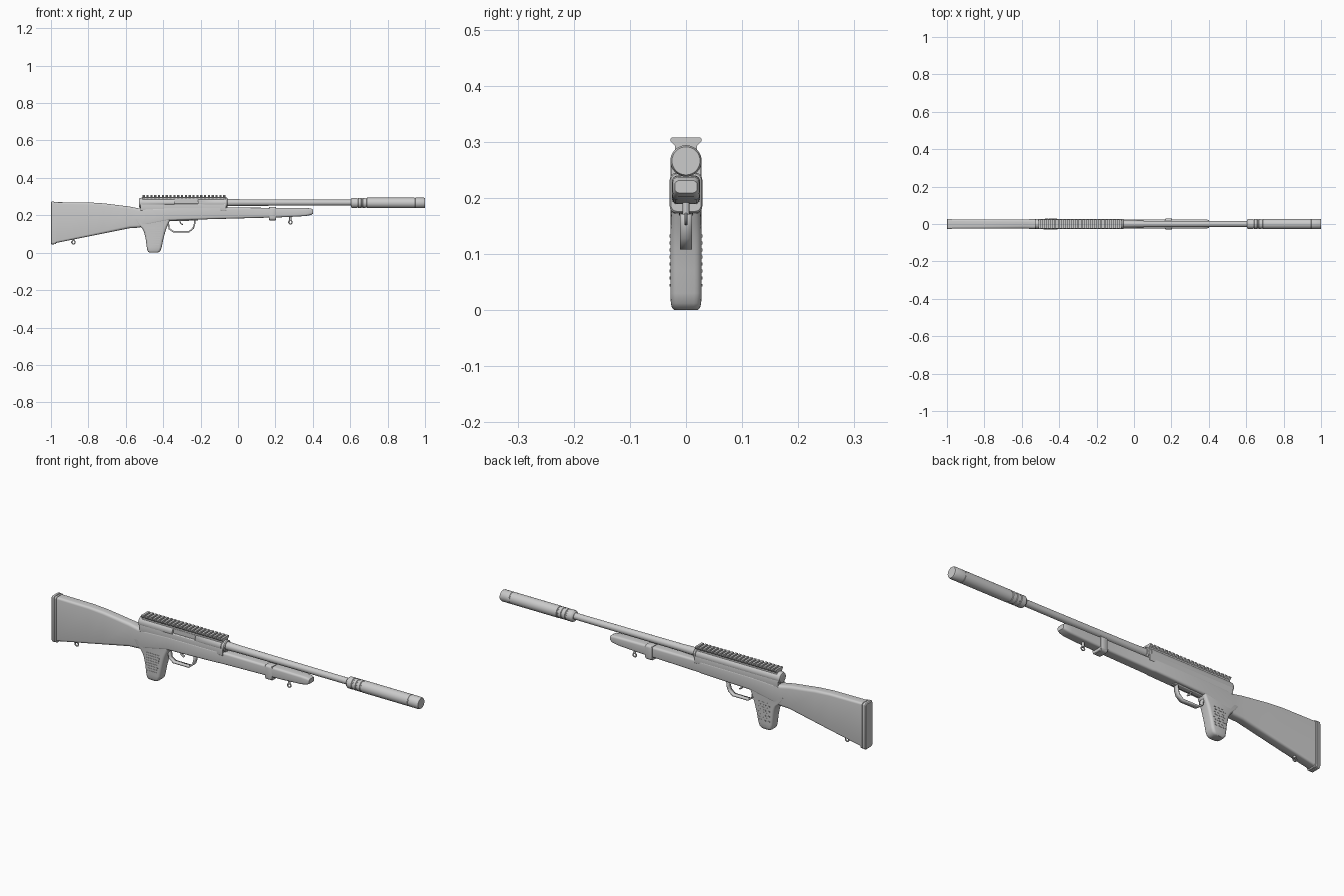
import bpy, bmesh, math
from mathutils import Vector


def finish(name, bm, angle=35):
    bmesh.ops.recalc_face_normals(bm, faces=bm.faces)
    me = bpy.data.meshes.new(name)
    bm.to_mesh(me)
    bm.free()
    ob = bpy.data.objects.new(name, me)
    bpy.context.collection.objects.link(ob)
    bpy.ops.object.select_all(action='DESELECT')
    ob.select_set(True)
    bpy.context.view_layer.objects.active = ob
    bpy.ops.object.shade_smooth_by_angle(angle=math.radians(angle))
    return ob


def skin(bm, rings):
    """Bridge closed point rings and cap both ends."""
    vs = [[bm.verts.new(p) for p in r] for r in rings]
    n = len(vs[0])
    for a, b in zip(vs, vs[1:]):
        for i in range(n):
            j = (i + 1) % n
            bm.faces.new((a[i], a[j], b[j], b[i]))
    bm.faces.new(vs[0])
    bm.faces.new(vs[-1])


def rounded(a0, a1, b, r, seg=4):
    """Rounded rectangle: a0..a1 by -b..b."""
    pts = []
    for k, (ca, cb) in enumerate([(a1 - r, b - r), (a0 + r, b - r), (a0 + r, r - b), (a1 - r, r - b)]):
        for i in range(seg + 1):
            t = math.pi / 2 * (k + i / seg)
            pts.append((ca + r * math.cos(t), cb + r * math.sin(t)))
    return pts


def loft_x(name, rows):
    """Rows of x, z low, z high, half width, corner radius."""
    bm = bmesh.new()
    skin(bm, [[(x, y, z) for z, y in rounded(z0, z1, w, r)] for x, z0, z1, w, r in rows])
    return finish(name, bm)


def lathe_x(name, pts, zc, n=32):
    bm = bmesh.new()
    skin(bm, [[(x, r * math.cos(2 * math.pi * i / n), zc + r * math.sin(2 * math.pi * i / n))
               for i in range(n)] for x, r in pts])
    return finish(name, bm, 30)


def box(bm, x0, x1, y0, y1, z0, z1):
    skin(bm, [[(x, y0, z0), (x, y1, z0), (x, y1, z1), (x, y0, z1)] for x in (x0, x1)])


def strip(name, pts, w, thick):
    """Flat bent strap following x, z points."""
    bm = bmesh.new()
    vs = [[bm.verts.new((x, s * w, z)) for s in (-1, 1)] for x, z in pts]
    for a, b in zip(vs, vs[1:]):
        bm.faces.new((a[0], a[1], b[1], b[0]))
    ob = finish(name, bm)
    m = ob.modifiers.new("thickness", 'SOLIDIFY')
    m.thickness = thick
    m.offset = 0
    return ob


def sling_ring(name, x, z, top):
    bm = bmesh.new()
    R, r, n, k = 0.009, 0.003, 20, 8
    v = [[bm.verts.new((x + (R + r * math.cos(b)) * math.cos(a), r * math.sin(b),
                        z + (R + r * math.cos(b)) * math.sin(a)))
          for b in [2 * math.pi * j / k for j in range(k)]]
         for a in [2 * math.pi * i / n for i in range(n)]]
    for i in range(n):
        for j in range(k):
            bm.faces.new((v[i][j], v[(i + 1) % n][j], v[(i + 1) % n][(j + 1) % k], v[i][(j + 1) % k]))
    skin(bm, [[(x + 0.006 * math.cos(t), 0.006 * math.sin(t), h)
               for t in [2 * math.pi * i / 12 for i in range(12)]] for h in (z + 0.007, top)])
    finish(name, bm)


# Shoulder stock running forward into the forend
loft_x("stock", [
    (-0.975, 0.052, 0.270, 0.025, 0.010), (-0.80, 0.087, 0.269, 0.025, 0.011),
    (-0.72, 0.103, 0.264, 0.025, 0.012), (-0.58, 0.131, 0.247, 0.025, 0.014),
    (-0.53, 0.134, 0.237, 0.026, 0.014), (-0.49, 0.145, 0.238, 0.028, 0.012),
    (-0.37, 0.172, 0.242, 0.028, 0.010), (-0.10, 0.181, 0.243, 0.028, 0.010),
    (-0.085, 0.181, 0.241, 0.025, 0.010), (0.25, 0.190, 0.240, 0.025, 0.010),
    (0.36, 0.196, 0.239, 0.025, 0.010), (0.39, 0.202, 0.237, 0.024, 0.010),
    (0.402, 0.209, 0.231, 0.020, 0.008)])

# Butt pad with spacer
loft_x("butt_pad", [
    (-1.0, 0.049, 0.269, 0.025, 0.009), (-0.996, 0.045, 0.273, 0.028, 0.010),
    (-0.985, 0.045, 0.273, 0.028, 0.010), (-0.984, 0.048, 0.270, 0.026, 0.009),
    (-0.981, 0.048, 0.270, 0.026, 0.009), (-0.980, 0.046, 0.272, 0.028, 0.010),
    (-0.973, 0.046, 0.272, 0.028, 0.010)])

# Hand grip
bm = bmesh.new()
skin(bm, [[(x, y, z) for x, y in rounded(x0, x1, w, r)] for z, x0, x1, w, r in [
    (0.0, -0.472, -0.430, 0.021, 0.010), (0.004, -0.480, -0.422, 0.025, 0.012),
    (0.012, -0.485, -0.414, 0.027, 0.013), (0.030, -0.488, -0.408, 0.028, 0.013),
    (0.070, -0.493, -0.400, 0.028, 0.013), (0.110, -0.502, -0.389, 0.028, 0.013),
    (0.132, -0.514, -0.382, 0.028, 0.013), (0.155, -0.540, -0.372, 0.027, 0.013),
    (0.180, -0.560, -0.360, 0.026, 0.013)]])
finish("grip", bm)

# Grip texture: long ribs on the front side, staggered studs on the back
bm = bmesh.new()
for i in range(8):
    z = 0.042 + i * 0.0125
    box(bm, -0.477 - i * 0.001, -0.422 + i * 0.002, -0.0295, -0.026, z, z + 0.005)
    for j in range(3):
        x = -0.477 + j * 0.022 + (i % 2) * 0.009
        box(bm, x, x + 0.012, 0.026, 0.0295, z, z + 0.005)
finish("grip_texture", bm)

# Receiver with side port cut
receiver = lathe_x("receiver", [
    (-0.53, 0.020), (-0.528, 0.024), (-0.522, 0.027), (-0.515, 0.028), (-0.075, 0.028),
    (-0.074, 0.026), (-0.070, 0.026), (-0.069, 0.028), (-0.060, 0.028), (-0.056, 0.024)], 0.266)
bm = bmesh.new()
box(bm, -0.34, -0.215, -0.05, -0.019, 0.258, 0.285)
cutter = finish("port_cutter", bm)
cutter.hide_render = True
cutter.hide_set(True)
cut = receiver.modifiers.new("port", 'BOOLEAN')
cut.operation = 'DIFFERENCE'
cut.object = cutter

# Receiver bedding block between cylinder and stock
loft_x("receiver_base", [(-0.52, 0.225, 0.262, 0.027, 0.004), (-0.065, 0.225, 0.262, 0.027, 0.004)])

# Top rail: continuous base and repeated teeth
bm = bmesh.new()
skin(bm, [[(x, -0.020, 0.280), (x, 0.020, 0.280), (x, 0.020, 0.294), (x, 0.023, 0.298),
           (x, -0.023, 0.298), (x, -0.020, 0.294)] for x in (-0.51, -0.068)])
half = [(0.020, 0.293), (0.028, 0.301), (0.028, 0.305), (0.025, 0.308)]
tooth = half + [(-y, z) for y, z in reversed(half)]
for i in range(22):
    x = -0.51 + i * 0.0205
    skin(bm, [[(u, y, z) for y, z in tooth] for u in (x, x + 0.0115)])
finish("top_rail", bm, 20)

# Barrel and muzzle tube
lathe_x("barrel", [(-0.08, 0.020), (-0.03, 0.019), (0.02, 0.0175), (0.27, 0.0165), (0.62, 0.0155)], 0.268)
lathe_x("muzzle_tube", [
    (0.603, 0.019), (0.606, 0.024), (0.612, 0.0275), (0.635, 0.0275), (0.637, 0.025), (0.642, 0.025),
    (0.644, 0.0275), (0.658, 0.0275), (0.660, 0.025), (0.665, 0.025), (0.667, 0.0275),
    (0.681, 0.0275), (0.683, 0.025), (0.688, 0.025), (0.690, 0.028), (0.943, 0.028),
    (0.944, 0.0268), (0.947, 0.0268), (0.948, 0.028), (0.994, 0.028), (1.0, 0.025)], 0.266)

# Forend band and sling rings
loft_x("forend_band", [(0.166, 0.176, 0.243, 0.027, 0.011), (0.169, 0.173, 0.245, 0.029, 0.012),
                       (0.201, 0.173, 0.245, 0.029, 0.012), (0.204, 0.176, 0.243, 0.027, 0.011)])
sling_ring("front_sling_ring", 0.28, 0.163, 0.195)
sling_ring("rear_sling_ring", -0.88, 0.056, 0.08)

# Trigger group
strip("trigger_guard", [(-0.385, 0.172), (-0.371, 0.150), (-0.368, 0.128), (-0.345, 0.112), (-0.262, 0.112),
                        (-0.240, 0.130), (-0.233, 0.150), (-0.230, 0.180)], 0.011, 0.008)
strip("trigger", [(-0.310, 0.180), (-0.311, 0.168), (-0.306, 0.157), (-0.294, 0.150)], 0.005, 0.006)
loft_x("trigger_plate", [(-0.38, 0.168, 0.19, 0.013, 0.004), (-0.215, 0.172, 0.19, 0.013, 0.004)])
